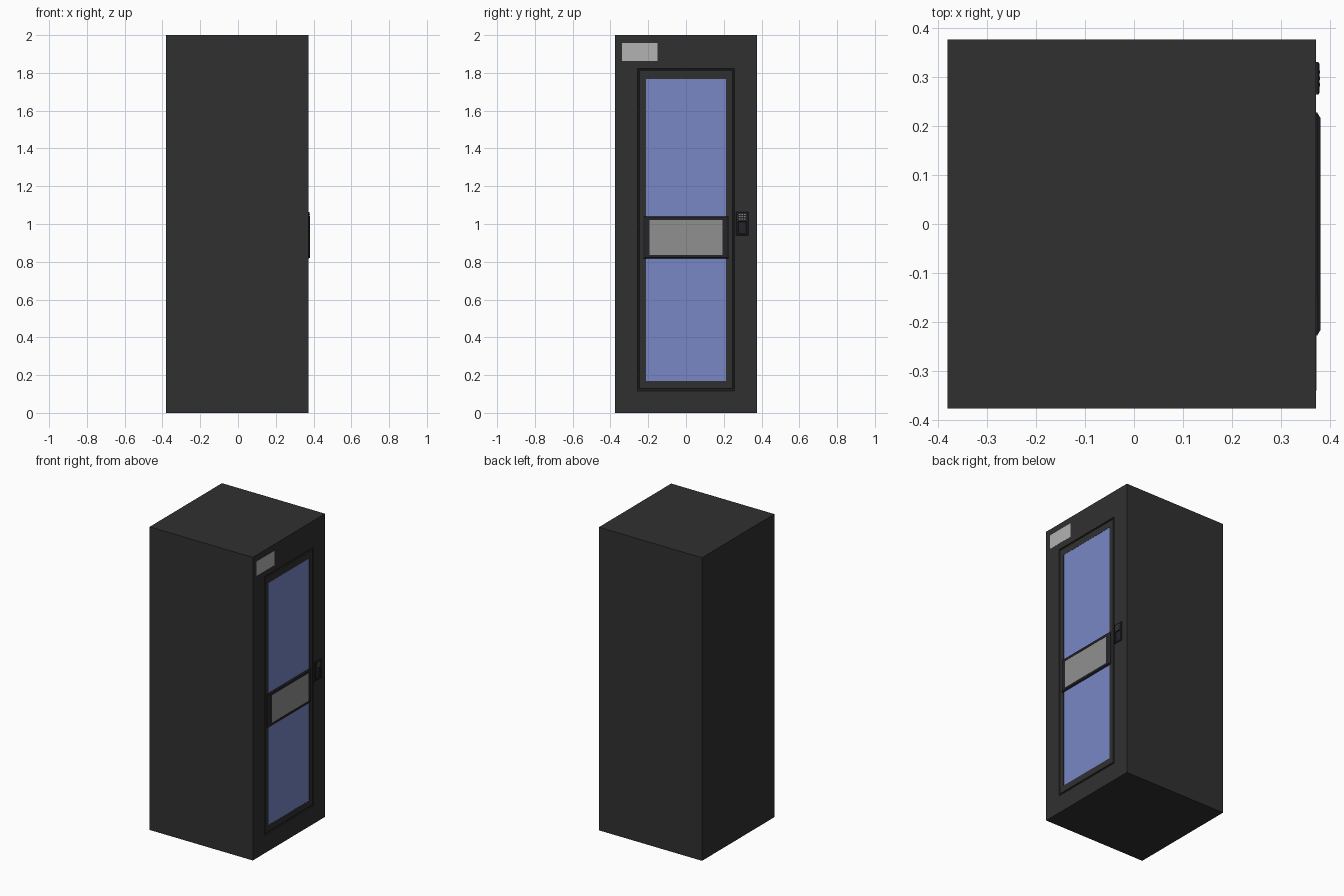
import bpy, bmesh

if "Cube" in bpy.data.objects:
    bpy.data.objects.remove(bpy.data.objects["Cube"])

def material(name, r, g, b):
    m = bpy.data.materials.new(name)
    m.diffuse_color = (r, g, b, 1)
    m.use_nodes = True
    m.node_tree.nodes["Principled BSDF"].inputs["Base Color"].default_value = m.diffuse_color
    return m

dark = material("dark_steel", 0.03, 0.03, 0.03)
trim = material("trim_black", 0.018, 0.018, 0.022)
blue = material("blue_glass", 0.19, 0.24, 0.56)
grey = material("grey_panel", 0.28, 0.28, 0.28)
pale = material("pale_label", 0.45, 0.45, 0.45)

def loft(name, rings, mat):
    """Join nested rectangles (x, y0, y1, z0, z1) back to front and cap both ends."""
    bm = bmesh.new()
    loops = [[bm.verts.new((x, y, z)) for y, z in
              ((y0, z0), (y1, z0), (y1, z1), (y0, z1))]
             for x, y0, y1, z0, z1 in rings]
    for a, b in zip(loops, loops[1:]):
        for i in range(4):
            j = (i + 1) % 4
            bm.faces.new((a[i], a[j], b[j], b[i]))
    bm.faces.new(loops[0][::-1])
    bm.faces.new(loops[-1])
    me = bpy.data.meshes.new(name)
    bm.to_mesh(me)
    bm.free()
    me.materials.append(mat)
    ob = bpy.data.objects.new(name, me)
    bpy.context.collection.objects.link(ob)
    return ob

def inset(rect, d, x):
    y0, y1, z0, z1 = rect
    return (x, y0 + d, y1 - d, z0 + d, z1 - d)

BACK, FRONT = -0.381, 0.372

# Cabinet with a stepped door groove and a shallow window opening
shell = (-0.377, 0.377, 0, 2)
door = (-0.257, 0.257, 0.117, 1.823)
window = (-0.213, 0.213, 0.17, 1.768)
loft("cabinet", [
    inset(shell, 0, BACK), inset(shell, 0, FRONT),
    inset(door, 0, FRONT), inset(door, 0.002, FRONT - 0.006),
    inset(door, 0.009, FRONT - 0.006), inset(door, 0.011, FRONT),
    inset(window, 0, FRONT), inset(window, 0, FRONT - 0.004)], dark)

# Window panes above and below the crossbar
for name, z0, z1 in (("upper_glass", 1.035, 1.768), ("lower_glass", 0.17, 0.825)):
    pane = (-0.213, 0.213, z0, z1)
    loft(name, [inset(pane, 0, FRONT - 0.004), inset(pane, 0, FRONT - 0.001)], blue)

# Crossbar frame with bevelled ends and a recess for the panel
loft("crossbar_frame", [
    (0.366, -0.228, 0.228, 0.817, 1.041), (0.374, -0.228, 0.228, 0.817, 1.041),
    (0.381, -0.216, 0.216, 0.822, 1.036), (0.381, -0.192, 0.192, 0.836, 1.021),
    (0.377, -0.192, 0.192, 0.836, 1.021)], trim)
screen = (-0.192, 0.192, 0.836, 1.021)
loft("crossbar_panel", [inset(screen, 0, 0.376), inset(screen, 0, 0.379)], grey)

# Label plate in the upper corner
label = (-0.34, -0.15, 1.863, 1.958)
loft("label_plate", [inset(label, 0, FRONT - 0.002), inset(label, 0, FRONT + 0.001)], pale)

# Keypad lock: bevelled housing with a recessed lower pull
lock = (0.264, 0.331, 0.938, 1.064)
pull = (0.275, 0.32, 0.948, 1.012)
loft("lock_housing", [
    inset(lock, 0, FRONT - 0.002), inset(lock, 0, 0.376), inset(lock, 0.004, 0.379),
    inset(pull, 0, 0.379), inset(pull, 0.002, 0.375)], trim)

# Lock buttons
for row in range(3):
    for col in range(3):
        y, z = 0.2975 + (col - 1) * 0.013, 1.039 + (row - 1) * 0.012
        key = (y - 0.004, y + 0.004, z - 0.0035, z + 0.0035)
        loft(f"lock_button_{row}_{col}",
             [inset(key, 0, 0.378), inset(key, 0.0008, 0.380)], grey)
